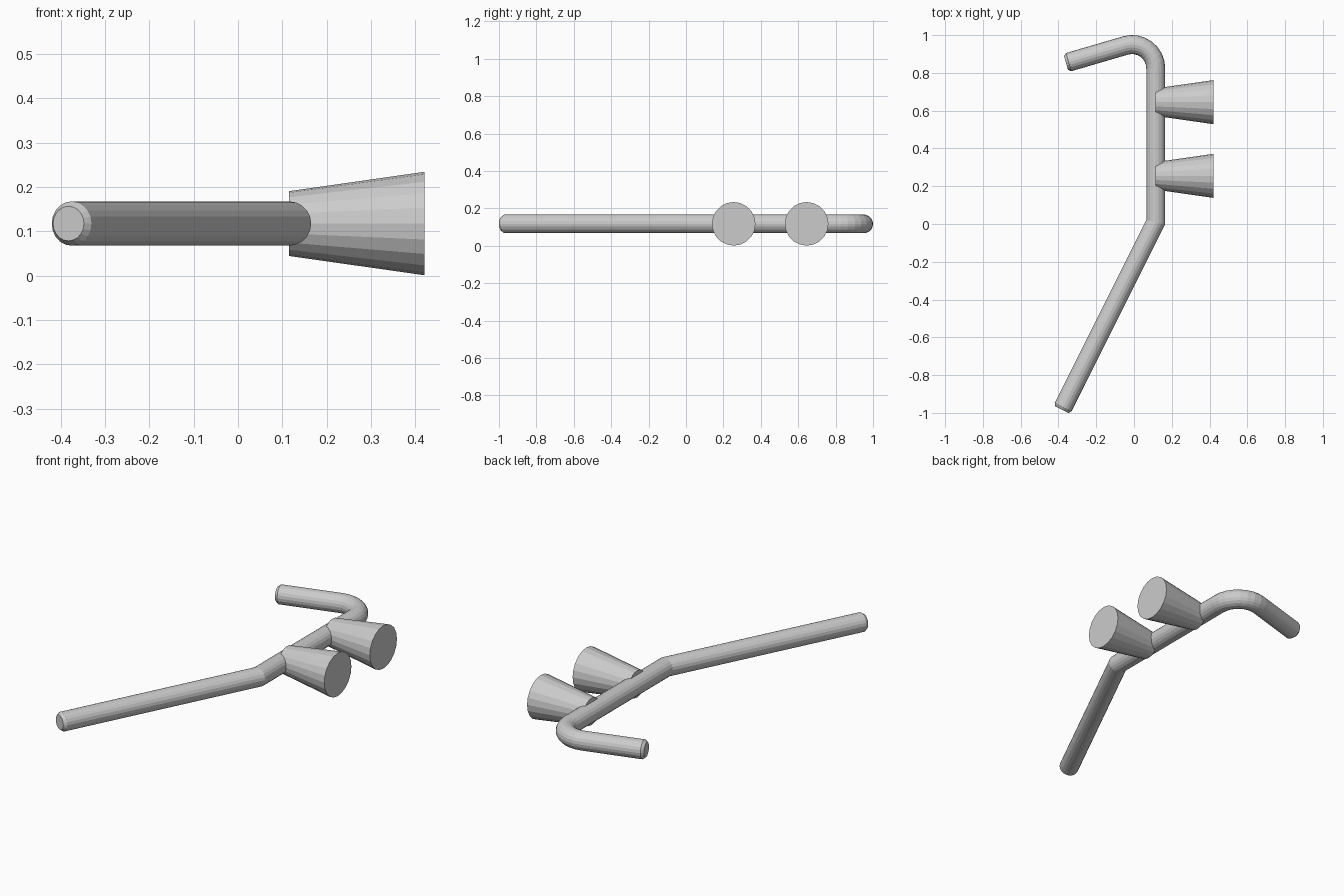
import bpy, bmesh
from math import pi, sin, cos, radians
from mathutils import Vector

if "Cube" in bpy.data.objects:
    bpy.data.objects.remove(bpy.data.objects["Cube"])

Z = 0.1175
SIDES = 20


def finish(bm, name):
    bmesh.ops.recalc_face_normals(bm, faces=bm.faces)
    mesh = bpy.data.meshes.new(name)
    bm.to_mesh(mesh)
    bm.free()
    ob = bpy.data.objects.new(name, mesh)
    bpy.context.collection.objects.link(ob)
    return ob


def sweep(name, stations):
    """Sweep a round section along (x, y, radius) stations with mitred corners."""
    bm = bmesh.new()
    pts = [Vector((x, y, Z)) for x, y, _ in stations]
    rings = []
    for i, p in enumerate(pts):
        d_in = (p - pts[max(i - 1, 0)]).normalized()
        d_out = (pts[min(i + 1, len(pts) - 1)] - p).normalized()
        tangent = (d_in + d_out).normalized()
        side = Vector((tangent.y, -tangent.x, 0))
        stretch = 1 / tangent.dot(d_in if i else d_out)
        r = stations[i][2]
        rings.append([bm.verts.new(p + side * (r * stretch * cos(a)) + Vector((0, 0, r * sin(a))))
                      for a in (2 * pi * k / SIDES for k in range(SIDES))])
    for a, b in zip(rings, rings[1:]):
        for k in range(SIDES):
            n = (k + 1) % SIDES
            bm.faces.new((a[k], a[n], b[n], b[k]))
    bm.faces.new(rings[0])
    bm.faces.new(rings[-1])
    return finish(bm, name)


# Bent rod: long slanted leg, straight middle, rounded hook, chamfered tips
R, TIP = 0.05, 0.039
path = [(-0.382, -0.983, TIP), (-0.375, -0.969, R), (0.115, 0.01, R)]
for i in range(9):
    a = radians(106.3) * i / 8
    path.append((-0.01 + 0.125 * cos(a), 0.825 + 0.125 * sin(a), R))
path += [(-0.346, 0.857, R), (-0.360, 0.853, TIP)]
sweep("bent_rod", path)

# Two flared pegs on the straight middle
for label, y in (("lower", 0.255), ("upper", 0.645)):
    sweep(label + "_peg", [(0.115, y, 0.073), (0.42, y, 0.1165)])
